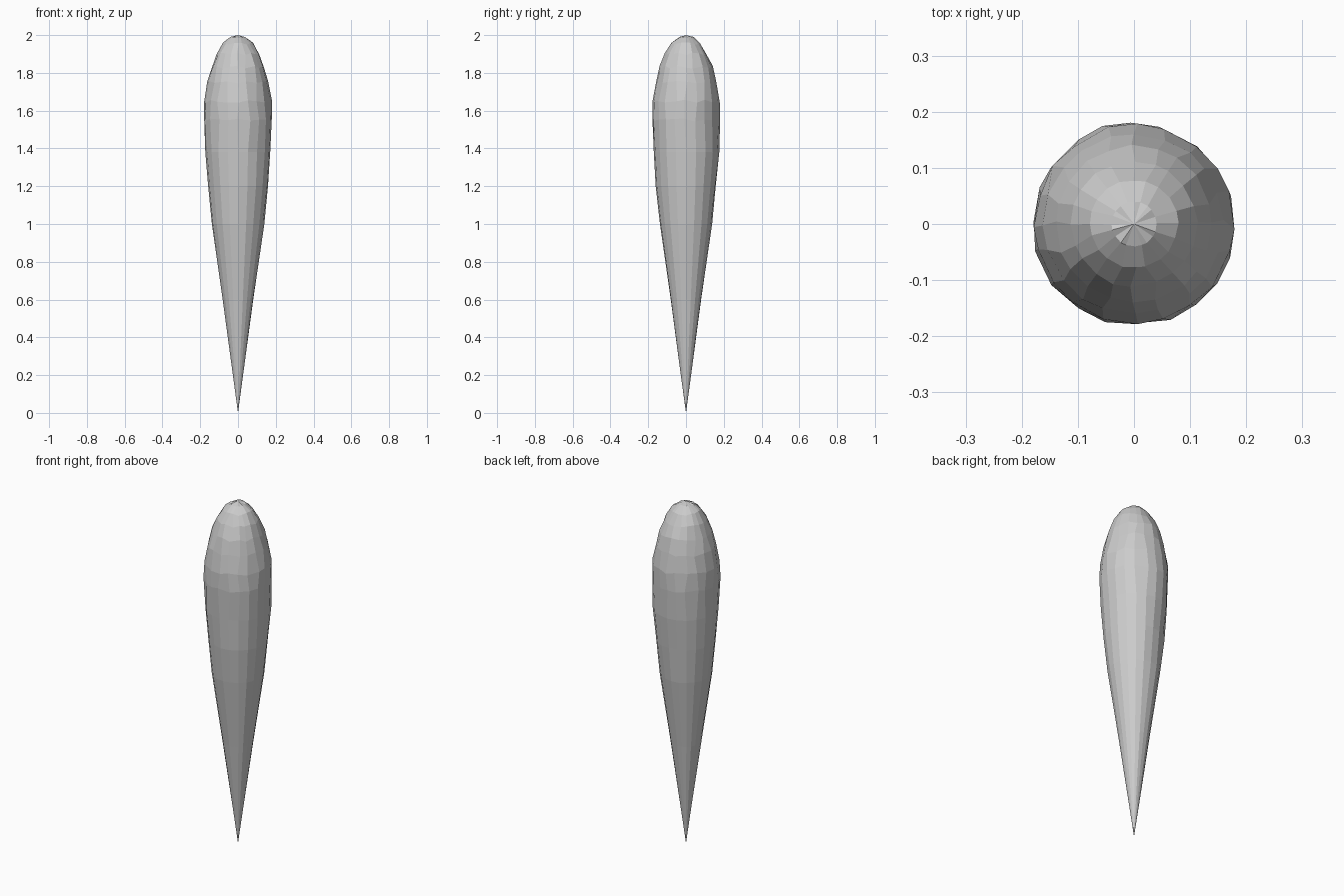
import bpy, bmesh, math, random

if "Cube" in bpy.data.objects:
    bpy.data.objects.remove(bpy.data.objects["Cube"])

random.seed(4)
SIDES = 20

# (radius, height) profile from the pointed tip to the domed head
profile = [(0.027, 0.20), (0.081, 0.60), (0.139, 1.00), (0.159, 1.20), (0.173, 1.38),
           (0.180, 1.55), (0.176, 1.65), (0.160, 1.75), (0.139, 1.83),
           (0.112, 1.90), (0.078, 1.955), (0.040, 1.988)]

bm = bmesh.new()

# staggered rings, with light hand-carved irregularity on the head
rings = []
for i, (r, z) in enumerate(profile):
    head = z > 1.5
    ring = []
    for k in range(SIDES):
        a = 2 * math.pi * k / SIDES
        rr = r * random.uniform(0.985, 1.02)
        zz = z
        if head:
            a += random.uniform(-0.06, 0.06)
            zz += random.uniform(-0.008, 0.008) * min(1, r / 0.1)
        ring.append(bm.verts.new((rr * math.cos(a), rr * math.sin(a), zz)))
    rings.append(ring)

# tip, sides and crown
tip = bm.verts.new((0, 0, 0))
crown = bm.verts.new((0, 0, 2))
for k in range(SIDES):
    n = (k + 1) % SIDES
    bm.faces.new((tip, rings[0][n], rings[0][k]))
    bm.faces.new((crown, rings[-1][k], rings[-1][n]))
    for lo, hi in zip(rings, rings[1:]):
        bm.faces.new((lo[k], lo[n], hi[n], hi[k]))

bmesh.ops.recalc_face_normals(bm, faces=bm.faces[:])
mesh = bpy.data.meshes.new("tapered_club")
bm.to_mesh(mesh)
bm.free()
club = bpy.data.objects.new("tapered_club", mesh)
bpy.context.collection.objects.link(club)
